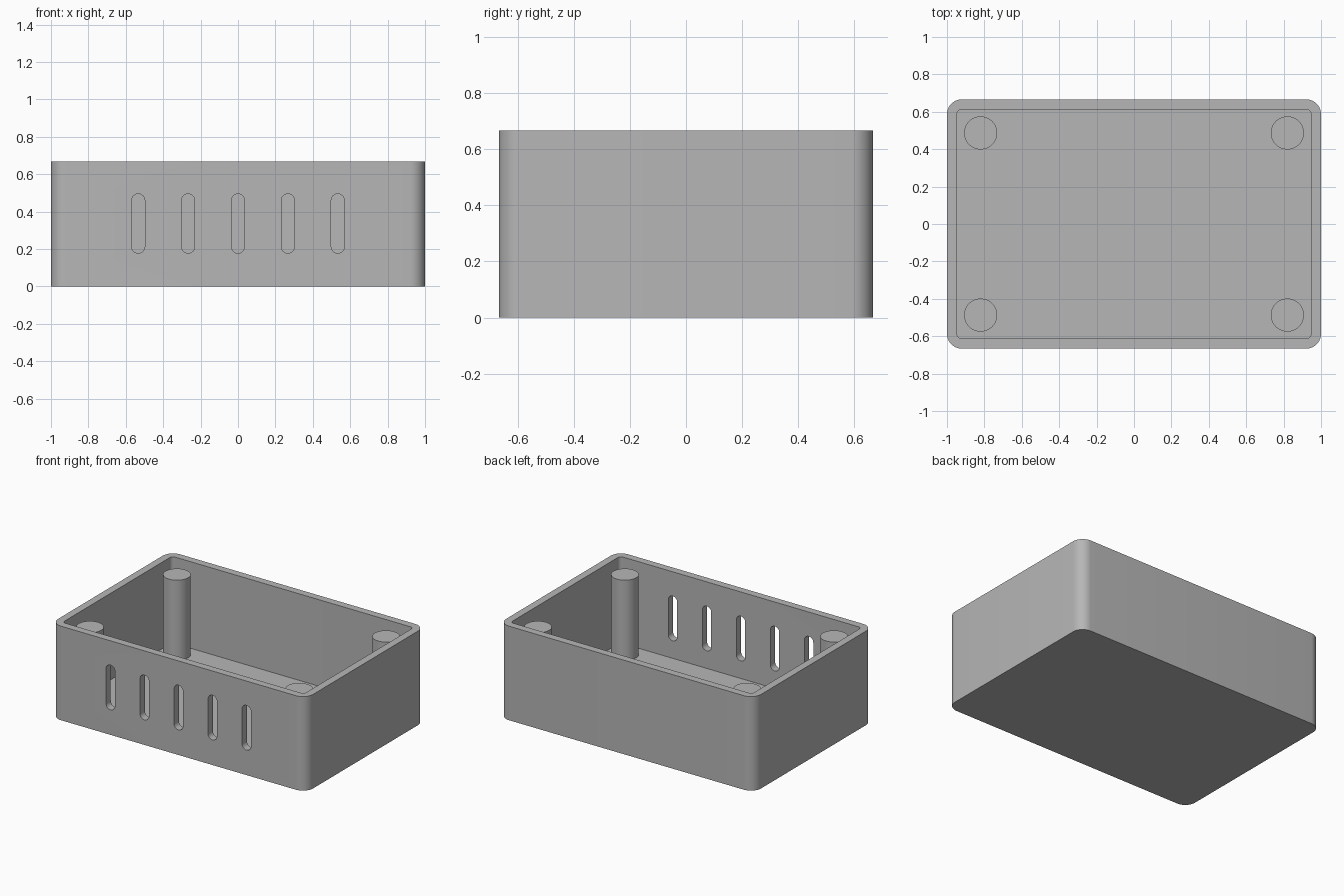
import bpy
import bmesh
from math import cos, sin, pi, radians
from mathutils import Matrix

cube = bpy.data.objects.get("Cube")
if cube:
    bpy.data.objects.remove(cube, do_unlink=True)

# Overall dimensions
WIDTH, DEPTH, HEIGHT = 2.0, 4 / 3, 2 / 3
WALL = 0.0533
RADIUS = 0.08
POST_TOP = 0.62

grey = bpy.data.materials.new("plain grey")
grey.use_nodes = True
grey.diffuse_color = (0.47, 0.47, 0.47, 1)
grey.node_tree.nodes["Principled BSDF"].inputs["Base Color"].default_value = grey.diffuse_color


def rounded_prism(name, width, depth, radius, bottom, top, steps=10, matrix=Matrix()):
    """Rounded rectangle in x and y, extruded from bottom to top, then transformed."""
    bm = bmesh.new()
    ring = []
    for corner, (sx, sy) in enumerate([(1, 1), (-1, 1), (-1, -1), (1, -1)]):
        for i in range(steps + 1):
            a = (corner + i / steps) * pi / 2
            ring.append(bm.verts.new((sx * (width / 2 - radius) + radius * cos(a),
                                      sy * (depth / 2 - radius) + radius * sin(a), bottom)))
    bmesh.ops.remove_doubles(bm, verts=ring, dist=1e-5)
    base = bm.faces.new([v for v in ring if v.is_valid])
    extruded = bmesh.ops.extrude_face_region(bm, geom=[base], use_keep_orig=True)["geom"]
    bmesh.ops.translate(bm, vec=(0, 0, top - bottom),
                        verts=[g for g in extruded if isinstance(g, bmesh.types.BMVert)])
    bm.transform(matrix)
    bmesh.ops.recalc_face_normals(bm, faces=bm.faces)
    mesh = bpy.data.meshes.new(name)
    bm.to_mesh(mesh)
    bm.free()
    mesh.materials.append(grey)
    obj = bpy.data.objects.new(name, mesh)
    bpy.context.collection.objects.link(obj)
    return obj


def activate(obj):
    bpy.ops.object.select_all(action='DESELECT')
    obj.select_set(True)
    bpy.context.view_layer.objects.active = obj


def cut(target, cutter):
    """Subtract the cutter for good and throw it away."""
    cutter.hide_render = True
    mod = target.modifiers.new("cut", 'BOOLEAN')
    mod.operation = 'DIFFERENCE'
    mod.solver = 'EXACT'
    mod.object = cutter
    activate(target)
    bpy.ops.object.modifier_apply(modifier=mod.name)
    bpy.data.objects.remove(cutter, do_unlink=True)


def smooth(obj):
    activate(obj)
    bpy.ops.object.shade_smooth_by_angle(angle=radians(30))


# Open-topped case
case = rounded_prism("case", WIDTH, DEPTH, RADIUS, 0, HEIGHT)
cut(case, rounded_prism("cavity_cutter", WIDTH - 2 * WALL, DEPTH - 2 * WALL,
                        RADIUS - WALL, WALL, HEIGHT + 0.1))

# Five vent slots through the front wall
for i in range(-2, 3):
    stand_up = Matrix.Translation((i * 0.2667, -DEPTH / 2, 0.336)) @ Matrix.Rotation(pi / 2, 4, 'X')
    cut(case, rounded_prism("slot_cutter", 0.07, 0.317, 0.035, -0.1, 0.1, 8, stand_up))
smooth(case)

# Four corner posts standing on the floor
for x, side in ((-0.82, "right"), (0.82, "left")):
    for y, end in ((-0.487, "front"), (0.487, "back")):
        bpy.ops.mesh.primitive_cylinder_add(vertices=48, radius=0.0885, depth=POST_TOP - WALL,
                                            location=(x, y, (POST_TOP + WALL) / 2))
        post = bpy.context.object
        post.name = f"{end}_{side}_post"
        post.data.materials.append(grey)
        smooth(post)
